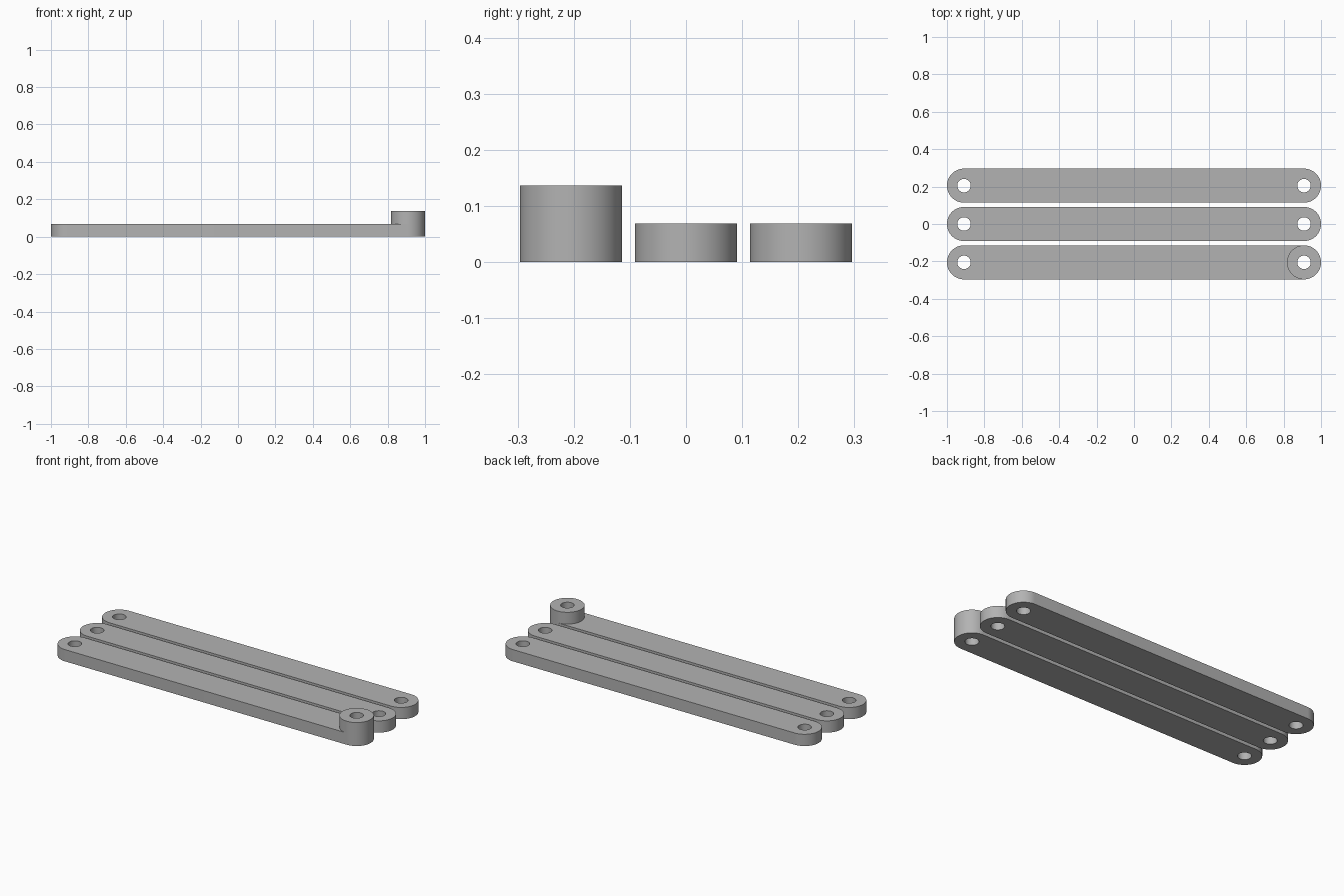
import bpy, bmesh
from math import cos, sin, pi, radians, hypot

cube = bpy.data.objects.get("Cube")
if cube:
    bpy.data.objects.remove(cube)

RADIUS, HOLE = 0.091, 0.036      # rounded end and pin hole radii
END = 1 - RADIUS                 # distance of pin holes from the middle
THICK, SPACING = 0.0685, 0.205

grey = bpy.data.materials.new("plain grey")
grey.use_nodes = True
colour = (0.45, 0.45, 0.45, 1)
grey.diffuse_color = colour
grey.node_tree.nodes["Principled BSDF"].inputs["Base Color"].default_value = colour


def arc(cx, r, start, stop, steps):
    """Points on an arc round (cx, 0), angles in half turns."""
    angles = [pi * (start + (stop - start) * i / steps) for i in range(steps + 1)]
    return [(cx + r * cos(a), r * sin(a)) for a in angles]


def circle(cx, r, steps):
    return arc(cx, r, 0, 2, steps)[:-1]


def fill(bm, loops):
    """Fill a flat region; loops after the first are holes."""
    edges = []
    for loop in loops:
        verts = [bm.verts.new((x, y, 0)) for x, y in loop]
        edges += [bm.edges.new((v, verts[i - 1])) for i, v in enumerate(verts)]
    bmesh.ops.triangle_fill(bm, edges=edges, use_beauty=True, normal=(0, 0, 1))


def raise_faces(bm, faces):
    new = bmesh.ops.extrude_face_region(bm, geom=faces)["geom"]
    verts = [g for g in new if isinstance(g, bmesh.types.BMVert)]
    bmesh.ops.translate(bm, verts=verts, vec=(0, 0, THICK))
    return [g for g in new if isinstance(g, bmesh.types.BMFace)]


def make_bar(name, y, boss=False):
    bm = bmesh.new()
    left_end = arc(-END, RADIUS, 0.5, 1.5, 32)
    left_hole, right_hole = circle(-END, HOLE, 48), circle(END, HOLE, 48)
    if boss:
        # Strip that stops at the boss, then the boss ring itself
        fill(bm, [left_end + arc(END, RADIUS, 1.5, 0.5, 32), left_hole])
        fill(bm, [circle(END, RADIUS, 64), right_hole])
        bmesh.ops.remove_doubles(bm, verts=bm.verts[:], dist=0.0001)
    else:
        fill(bm, [left_end + arc(END, RADIUS, -0.5, 0.5, 32), left_hole, right_hole])
    top = raise_faces(bm, bm.faces[:])
    if boss:
        ring = [f for f in top
                if all(hypot(v.co.x - END, v.co.y) < RADIUS + 0.0005 for v in f.verts)]
        raise_faces(bm, ring)
    bmesh.ops.recalc_face_normals(bm, faces=bm.faces[:])

    mesh = bpy.data.meshes.new(name)
    bm.to_mesh(mesh)
    bm.free()
    mesh.materials.append(grey)
    mesh.shade_smooth()
    mesh.set_sharp_from_angle(angle=radians(30))
    bar = bpy.data.objects.new(name, mesh)
    bar.location.y = y
    bpy.context.collection.objects.link(bar)


make_bar("front_link_with_boss", -SPACING, boss=True)
make_bar("middle_link", 0)
make_bar("back_link", SPACING)
